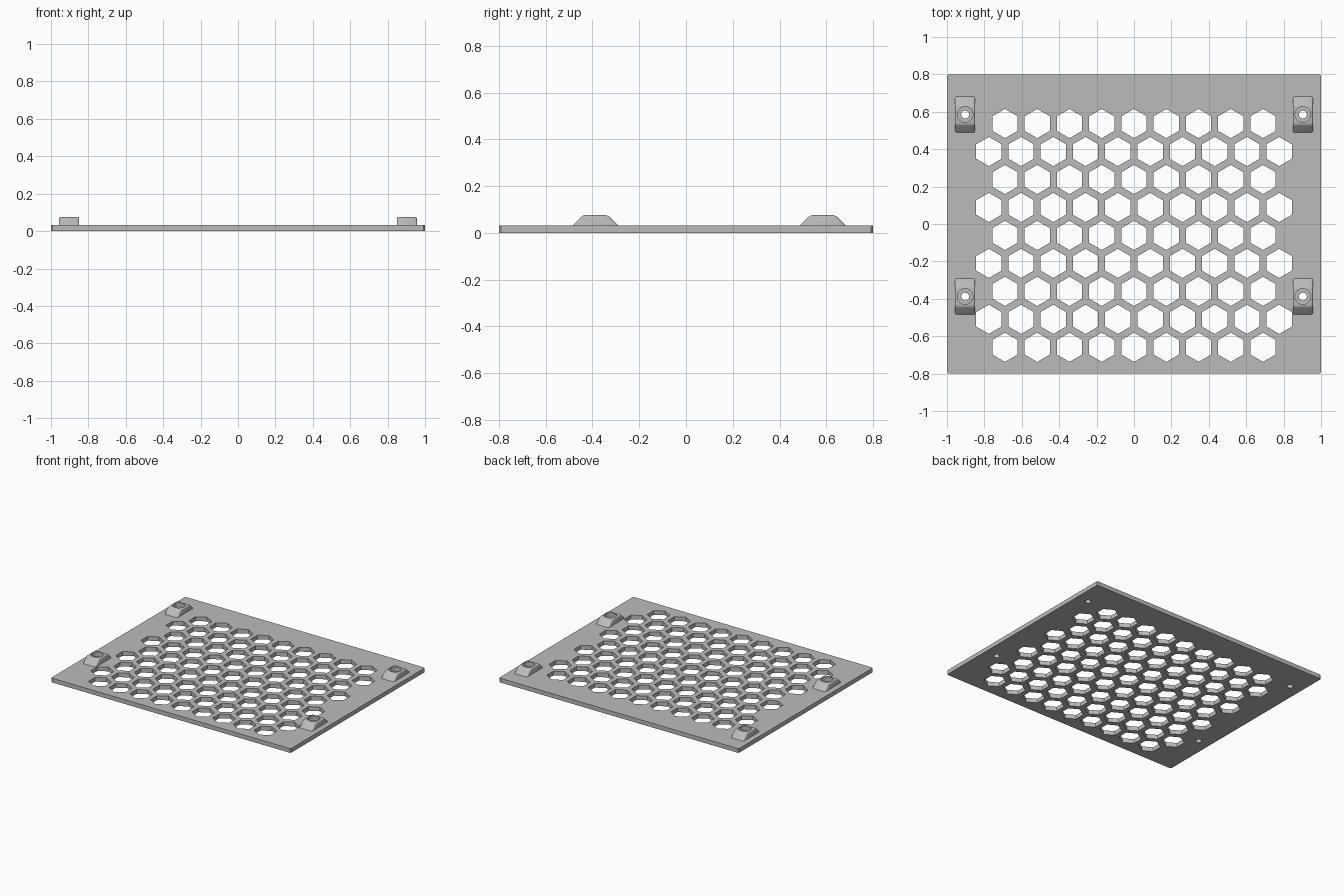
import bpy, bmesh, math
from mathutils import Matrix, Vector

cube = bpy.data.objects.get("Cube")
if cube:
    bpy.data.objects.remove(cube)

THICK, TOP = 0.032, 0.076
BOSS_X, BOSS_Y = 0.903, (0.585, -0.388)
PITCH, ROW, HEX_R = 0.1725, 0.1495, 0.078
BORE_R, SCREW_R = 0.042, 0.021

grey = bpy.data.materials.new("plain grey")
grey.use_nodes = True
colour = (0.5, 0.5, 0.5, 1)
grey.diffuse_color = colour
grey.node_tree.nodes["Principled BSDF"].inputs["Base Color"].default_value = colour


def select_only(ob):
    bpy.ops.object.select_all(action='DESELECT')
    ob.select_set(True)
    bpy.context.view_layer.objects.active = ob


def ring(x, y, r, n, start=0.0):
    return [(x + r * math.cos(start + math.tau * i / n),
             y + r * math.sin(start + math.tau * i / n)) for i in range(n)]


# Flat plate: filled outline with honeycomb and screw holes
curve = bpy.data.curves.new("vent_plate", 'CURVE')
curve.dimensions = '2D'
curve.fill_mode = 'BOTH'
curve.extrude = THICK / 2


def add_loop(points):
    spline = curve.splines.new('POLY')
    spline.points.add(len(points) - 1)
    for p, (x, y) in zip(spline.points, points):
        p.co = (x, y, 0, 1)
    spline.use_cyclic_u = True


# Outline with tiny cut corners
c = 0.008
add_loop([(-1 + c, -0.8), (1 - c, -0.8), (1, -0.8 + c), (1, 0.8 - c),
          (1 - c, 0.8), (-1 + c, 0.8), (-1, 0.8 - c), (-1, -0.8 + c)])
for row in range(9):
    count = 9 + row % 2
    for col in range(count):
        add_loop(ring((col - (count - 1) / 2) * PITCH, 0.537 - row * ROW,
                      HEX_R, 6, math.pi / 6))
for x in (-BOSS_X, BOSS_X):
    for y in BOSS_Y:
        add_loop(ring(x, y, SCREW_R, 24))
plate = bpy.data.objects.new("vent_plate", curve)
bpy.context.collection.objects.link(plate)
plate.location.z = THICK / 2
select_only(plate)
bpy.ops.object.convert(target='MESH')
plate = bpy.context.object
plate.data.materials.clear()
plate.data.materials.append(grey)
bm = bmesh.new()
bm.from_mesh(plate.data)
bmesh.ops.remove_doubles(bm, verts=bm.verts, dist=0.0001)
bmesh.ops.recalc_face_normals(bm, faces=bm.faces)
for f in bm.faces:
    f.smooth = False
    f.material_index = 0
bm.to_mesh(plate.data)
bm.free()


def new_object(name, bm):
    mesh = bpy.data.meshes.new(name)
    bm.to_mesh(mesh)
    bm.free()
    mesh.materials.append(grey)
    ob = bpy.data.objects.new(name, mesh)
    bpy.context.collection.objects.link(ob)
    return ob


def cutter(name, radius, low, high):
    bm = bmesh.new()
    bmesh.ops.create_cone(bm, cap_ends=True, segments=24, radius1=radius,
                          radius2=radius, depth=high - low,
                          matrix=Matrix.Translation((0, 0, (low + high) / 2)))
    ob = new_object(name, bm)
    ob.hide_render = True
    return ob


# Screw boss: sloped-end block, softened edges, stepped hole
bm = bmesh.new()
base = THICK - 0.01
profile = [(-0.107, base), (0.107, base), (0.053, TOP), (-0.053, TOP)]
face = bm.faces.new([bm.verts.new((-0.054, y, z)) for y, z in profile])
out = bmesh.ops.extrude_face_region(bm, geom=[face])
bmesh.ops.translate(bm, vec=Vector((0.108, 0, 0)),
                    verts=[g for g in out["geom"] if isinstance(g, bmesh.types.BMVert)])
bmesh.ops.recalc_face_normals(bm, faces=bm.faces)
soft = [e for e in bm.edges if max(v.co.z for v in e.verts) > TOP - 0.01]
bmesh.ops.bevel(bm, geom=soft, offset=0.01, segments=3, profile=0.5, affect='EDGES')
boss = new_object("screw_boss", bm)
tools = [cutter("bore_cutter", BORE_R, 0.042, 0.2),
         cutter("screw_cutter", SCREW_R, -0.1, 0.15)]
select_only(boss)
for tool in tools:
    mod = boss.modifiers.new("hole", 'BOOLEAN')
    mod.operation = 'DIFFERENCE'
    mod.solver = 'EXACT'
    mod.object = tool
    bpy.ops.object.modifier_apply(modifier=mod.name)
for tool in tools:
    bpy.data.objects.remove(tool)
bpy.ops.object.shade_smooth_by_angle(angle=math.radians(35))

# Four bosses sharing one mesh
for side, x in (("right", -BOSS_X), ("left", BOSS_X)):
    for end, y in zip(("back", "front"), BOSS_Y):
        ob = bpy.data.objects.new(f"screw_boss_{end}_{side}", boss.data)
        bpy.context.collection.objects.link(ob)
        ob.location = (x, y, 0)
bpy.data.objects.remove(boss)
